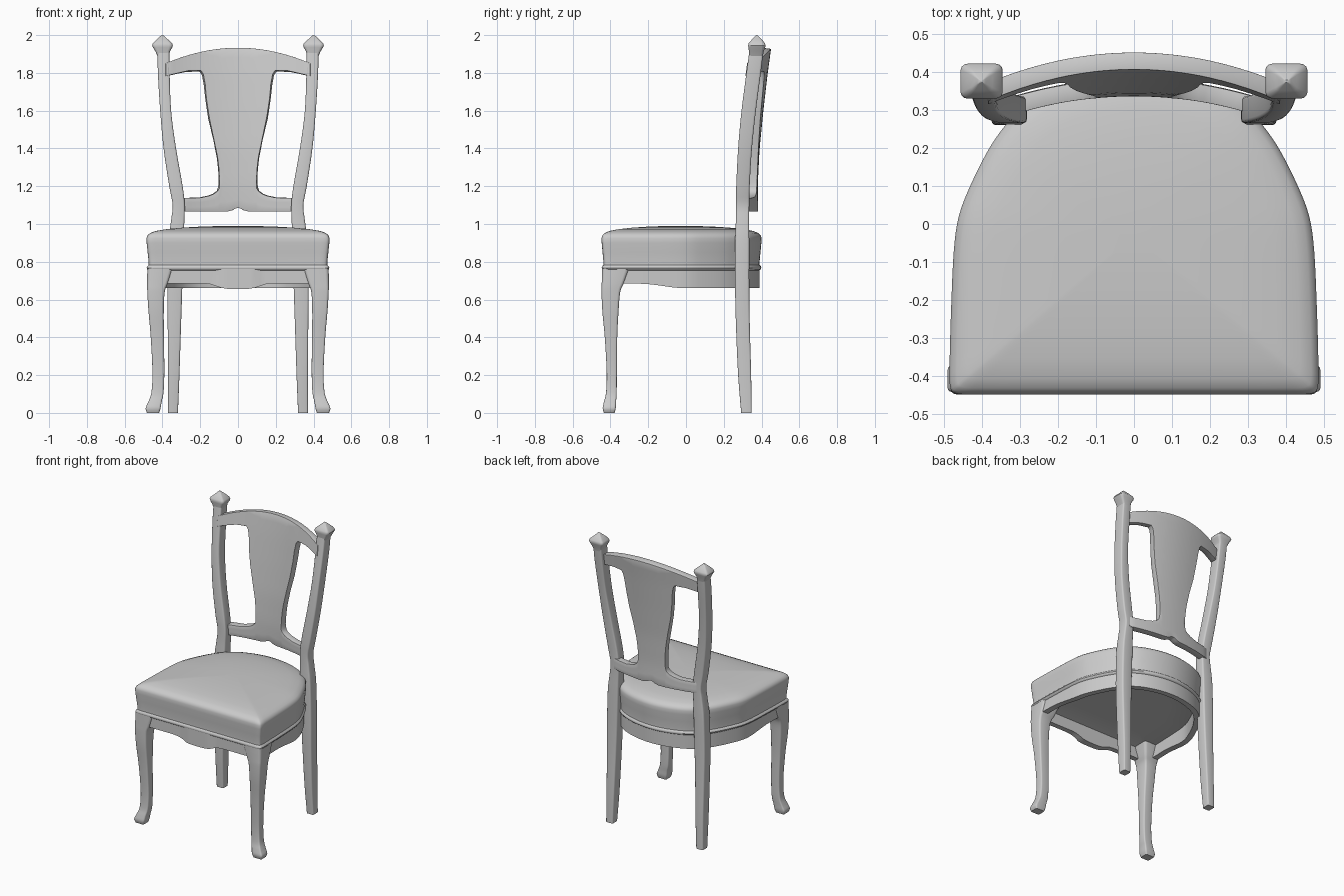
import bpy, bmesh, math

if "Cube" in bpy.data.objects:
    bpy.data.objects.remove(bpy.data.objects["Cube"])


def catmull(pts, n, closed=False):
    # smooth interpolation through tuples of any length
    out, m = [], len(pts)
    for i in range(m if closed else m - 1):
        if closed:
            a, b, c, d = (pts[(i + k) % m] for k in (-1, 0, 1, 2))
        else:
            a, b, c, d = (pts[min(max(i + k, 0), m - 1)] for k in (-1, 0, 1, 2))
        for s in range(n):
            t = s / n
            out.append(tuple(0.5 * (2 * q + (r - p) * t + (2 * p - 5 * q + 4 * r - w) * t * t
                             + (3 * q - p - 3 * r + w) * t ** 3) for p, q, r, w in zip(a, b, c, d)))
    if not closed:
        out.append(pts[-1])
    return out


def lerp(table, x, col=1):
    for a, b in zip(table, table[1:]):
        if x <= b[0]:
            t = max(0, (x - a[0]) / (b[0] - a[0]))
            return a[col] + (b[col] - a[col]) * t
    return table[-1][col]


def finish(name, bm, mods=(), angle=40):
    bmesh.ops.recalc_face_normals(bm, faces=bm.faces)
    me = bpy.data.meshes.new(name)
    bm.to_mesh(me)
    bm.free()
    ob = bpy.data.objects.new(name, me)
    bpy.context.collection.objects.link(ob)
    bpy.ops.object.select_all(action='DESELECT')
    ob.select_set(True)
    bpy.context.view_layer.objects.active = ob
    for kind, props in mods:
        mod = ob.modifiers.new(kind.title(), kind)
        for k, v in props.items():
            setattr(mod, k, v)
        bpy.ops.object.modifier_apply(modifier=mod.name)
    bpy.ops.object.shade_smooth_by_angle(angle=math.radians(angle))
    return ob


def loft(name, rings, loop=False, mods=(), angle=40):
    # skin a list of closed rings; loop joins last ring to first, otherwise cap the ends
    bm = bmesh.new()
    vr = [[bm.verts.new(p) for p in r] for r in rings]
    pairs = list(zip(vr, vr[1:])) + ([(vr[-1], vr[0])] if loop else [])
    for a, b in pairs:
        for i in range(len(a)):
            j = (i + 1) % len(a)
            bm.faces.new((a[i], a[j], b[j], b[i]))
    if not loop:
        bm.faces.new(vr[0])
        bm.faces.new(vr[-1])
    return finish(name, bm, mods, angle)


def post_ring(z, x0, x1, y0, y1, r=0.28):
    # rounded rectangle cross-section
    cx, cy, hx, hy = (x0 + x1) / 2, (y0 + y1) / 2, (x1 - x0) / 2, (y1 - y0) / 2
    ring = []
    for k, (sx, sy) in enumerate(((1, 1), (-1, 1), (-1, -1), (1, -1))):
        for s in range(4):
            a = math.pi / 2 * (k + s / 3)
            ring.append((cx + hx * (sx * (1 - r) + r * math.cos(a)),
                         cy + hy * (sy * (1 - r) + r * math.sin(a)), z))
    return ring


MIRROR = (('MIRROR', {'use_axis': (True, False, False)}),)

# Seat outline, seen from above
half = [(0, .40), (.12, .386), (.23, .348), (.30, .30), (.345, .25), (.385, .19), (.43, .10),
        (.46, .02), (.473, -.07), (.48, -.22), (.484, -.36), (.483, -.425), (.466, -.445),
        (.40, -.447), (.25, -.447), (.12, -.447), (0, -.447)]
outline = catmull(half + [(-x, y) for x, y in half[-2:0:-1]], 4, True)


def inset(p, d):
    k = 1 - d / .45
    return p[0] * k, -.03 + (p[1] + .03) * k


# Seat cushion with piping and domed top
profile = [(.765, .2), (.762, .03), (.755, .012), (.760, .004), (.768, .001), (.776, .004),
           (.783, .011), (.80, .011), (.85, .006), (.90, .001), (.925, 0), (.940, .005),
           (.952, .018), (.963, .045), (.973, .10), (.981, .18), (.987, .28), (.99, .40)]
loft("seat_cushion", [[(*inset(p, d), z) for p in outline] for z, d in profile])


# Scalloped apron under the seat, hollow inside
def apron_bottom(x, y):
    if y < -.43:
        return .686 - .03 * math.exp(-(x / .13) ** 4)
    t = min(max((y + .25) / .25, 0), 1)
    return .684 - .024 * t * t * (3 - 2 * t)


def apron_ring(d, bottom):
    ring = []
    for p in outline:
        panel = .009 if p[1] < -.43 and abs(p[0]) < .115 and d < .03 else 0
        z = apron_bottom(*p) if bottom else .765
        ring.append((*inset(p, d - panel), z))
    return ring


loft("seat_apron", [apron_ring(.012, False), apron_ring(.012, True),
                    apron_ring(.05, True), apron_ring(.05, False)], loop=True)

# Front cabriole legs: z, x range, y range
front = [(0, .418, .482, -.435, -.378), (.025, .410, .489, -.441, -.372),
         (.06, .404, .474, -.434, -.370), (.11, .394, .458, -.423, -.367),
         (.22, .390, .453, -.420, -.366), (.40, .392, .462, -.430, -.364),
         (.54, .393, .474, -.443, -.357), (.64, .388, .480, -.447, -.348),
         (.69, .370, .481, -.446, -.328), (.765, .345, .480, -.444, -.30)]
loft("front_legs", [post_ring(*s) for s in catmull(front, 4)], mods=MIRROR)

# Back legs running up into the backrest posts
back = [(0, .318, .370, .292, .347), (.2, .310, .370, .276, .345), (.45, .302, .372, .265, .338),
        (.66, .295, .374, .260, .335), (.90, .288, .368, .260, .335), (1.02, .284, .354, .264, .334),
        (1.10, .282, .346, .265, .335), (1.20, .293, .364, .266, .337), (1.40, .328, .394, .276, .349),
        (1.60, .354, .412, .294, .370), (1.80, .362, .424, .320, .396), (1.92, .364, .426, .336, .410)]
loft("back_posts", [post_ring(*s) for s in catmull(back, 4)], mods=MIRROR)

# Pointed finials on the posts
finial = [(1.885, .366, .424, .336, .406), (1.915, .360, .438, .333, .412),
          (1.935, .348, .450, .330, .419), (1.946, .345, .455, .329, .421),
          (1.957, .349, .451, .332, .418), (1.978, .372, .428, .350, .400),
          (1.994, .390, .412, .366, .384), (2.0, .397, .405, .372, .378)]
loft("finials", [post_ring(*s, r=.35) for s in finial], mods=MIRROR)

# Backrest: top rail, vase-shaped splat and lower rail as one bowed sheet
# x, lower and upper edge of the side opening
opening = [(.10, 1.22, 1.22), (.103, 1.19, 1.29), (.11, 1.175, 1.35), (.13, 1.16, 1.45),
           (.155, 1.15, 1.56), (.17, 1.147, 1.66), (.178, 1.145, 1.74), (.187, 1.143, 1.79),
           (.20, 1.14, 1.81), (.27, 1.138, 1.808), (.33, 1.137, 1.795), (.39, 1.135, 1.78)]
lean = [(1.06, .360), (1.2, .357), (1.4, .367), (1.6, .387), (1.8, .410), (1.93, .428)]
xs = [0, .015, .03, .055, .08] + [r[0] for r in opening[:9]] + [.235, .27, .31, .35, .39]
xs = [-x for x in xs[:0:-1]] + xs


def column(x, upper):
    lo, hi = lerp(opening, abs(x), 1), lerp(opening, abs(x), 2)
    a, b, n = ((hi, 1.93 - .54 * x * x, 14) if upper else
               (1.066 + .02 * math.exp(-(x / .03) ** 2), lo, 3))
    zs = [a + (b - a) * i / n for i in range(n + 1)]
    return [(x, lerp(lean, z) - .055 * (x / .34) ** 2, z) for z in zs]


bm = bmesh.new()
for upper in (False, True):
    cols = [[bm.verts.new(p) for p in column(x, upper)] for x in xs if upper or abs(x) < .32]
    for a, b in zip(cols, cols[1:]):
        for i in range(len(a) - 1):
            bm.faces.new((a[i], b[i], b[i + 1], a[i + 1]))
bmesh.ops.remove_doubles(bm, verts=bm.verts, dist=.0005)
finish("backrest", bm, (
    ('SOLIDIFY', {'thickness': .045, 'offset': 0}),
    ('BEVEL', {'width': .009, 'segments': 2, 'limit_method': 'ANGLE',
               'angle_limit': math.radians(55)})))
